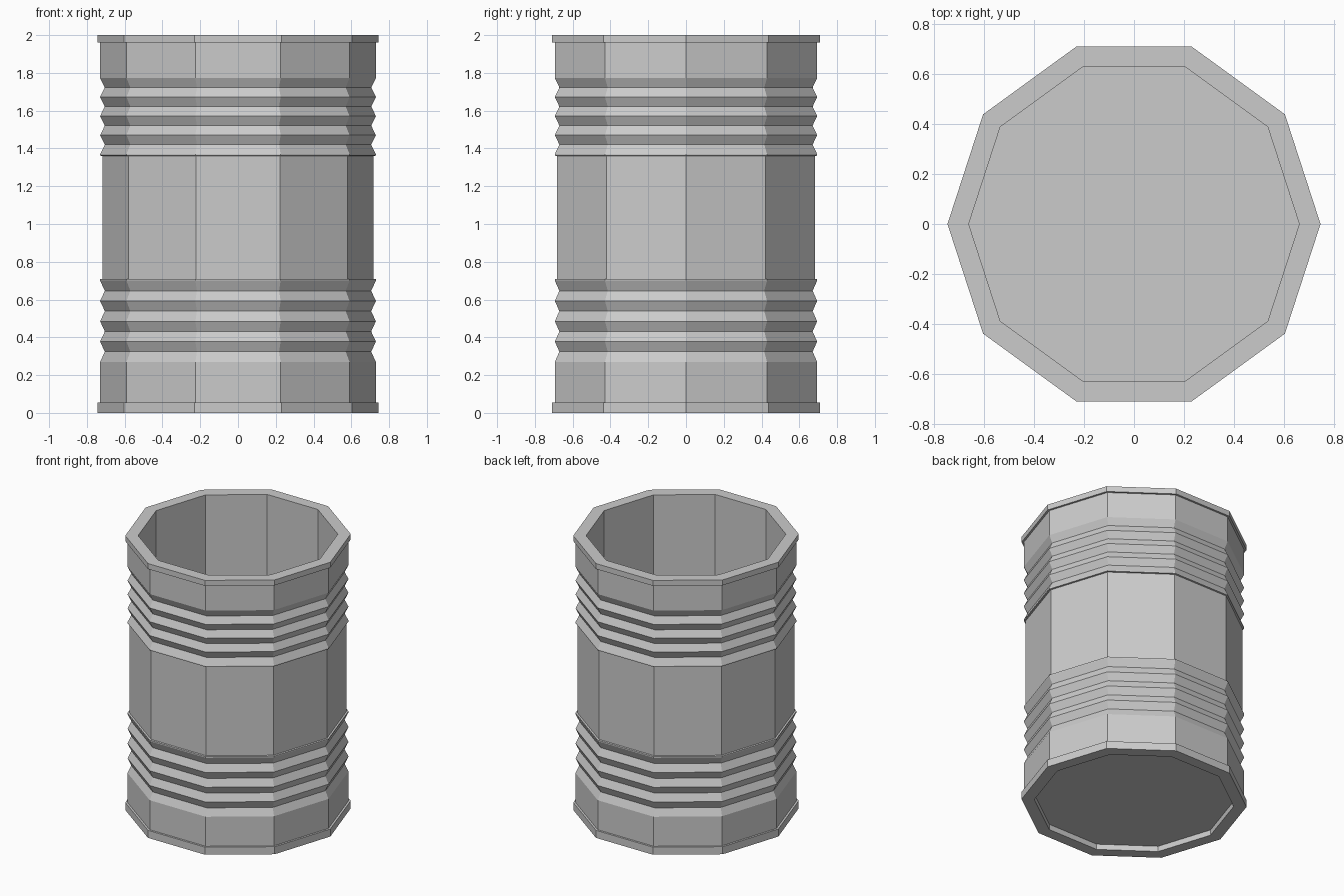
import bpy, bmesh
from math import cos, sin, tau

if "Cube" in bpy.data.objects:
    bpy.data.objects.remove(bpy.data.objects["Cube"])

SIDES = 10
R_RIM, R_BODY, R_GROOVE, R_MID, R_IN = 0.745, 0.73, 0.705, 0.718, 0.66


def lathe(name, profile, closed=False):
    """Revolve an (r, z) profile into a flat-sided solid."""
    bm = bmesh.new()
    rings = []
    for r, z in profile:
        rings.append([bm.verts.new((r * cos(tau * i / SIDES), r * sin(tau * i / SIDES), z))
                      for i in range(SIDES)])
    pairs = list(zip(rings, rings[1:]))
    if closed:
        pairs.append((rings[-1], rings[0]))
    else:
        bm.faces.new(rings[0][::-1])
        bm.faces.new(rings[-1])
    for a, b in pairs:
        for i in range(SIDES):
            j = (i + 1) % SIDES
            bm.faces.new((a[i], a[j], b[j], b[i]))
    bmesh.ops.recalc_face_normals(bm, faces=bm.faces)
    mesh = bpy.data.meshes.new(name)
    bm.to_mesh(mesh)
    bm.free()
    obj = bpy.data.objects.new(name, mesh)
    bpy.context.collection.objects.link(obj)
    return obj


def corrugation(z0, z1, grooves=4):
    """Zigzag profile alternating ridge and groove."""
    n = grooves * 2
    return [(R_GROOVE if i % 2 else R_BODY, z0 + (z1 - z0) * i / n) for i in range(n + 1)]


# Barrel wall: rims, corrugated bands, recessed middle, straight inner wall
profile = [(R_IN, 0), (R_RIM, 0), (R_RIM, 0.055), (R_BODY, 0.055)]
profile += corrugation(0.27, 0.70)
profile += [(R_BODY, 0.708), (R_MID, 0.71), (R_MID, 1.36), (R_BODY, 1.362)]
profile += corrugation(1.37, 1.773)
profile += [(R_BODY, 1.96), (R_RIM, 1.96), (R_RIM, 2), (R_IN, 2)]
lathe("barrel_wall", profile, closed=True)

# Thin floor, slightly recessed above the bottom rim
lathe("barrel_floor", [(R_IN, 0.04), (R_IN, 0.055)])
